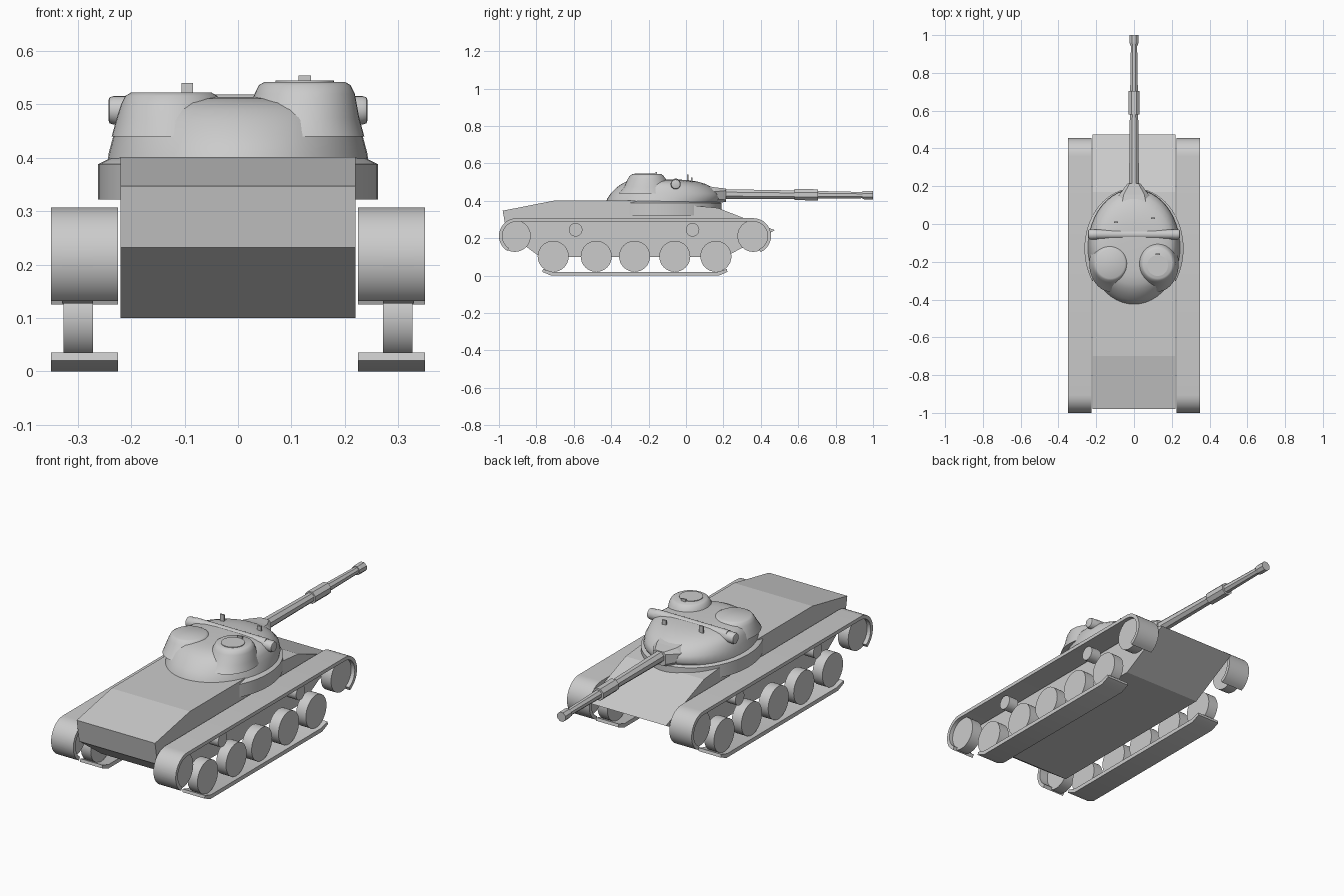
import bpy, bmesh, math
from mathutils import Matrix

if "Cube" in bpy.data.objects:
    bpy.data.objects.remove(bpy.data.objects["Cube"])


def finish(name, bm, smooth=None):
    bmesh.ops.recalc_face_normals(bm, faces=bm.faces)
    me = bpy.data.meshes.new(name)
    bm.to_mesh(me)
    bm.free()
    ob = bpy.data.objects.new(name, me)
    bpy.context.collection.objects.link(ob)
    if smooth:
        bpy.ops.object.select_all(action='DESELECT')
        ob.select_set(True)
        bpy.context.view_layer.objects.active = ob
        bpy.ops.object.shade_smooth_by_angle(angle=math.radians(smooth))
    return ob


def loft(name, rings, smooth=None):
    """Skin a list of equal-length point rings and cap both ends."""
    bm = bmesh.new()
    vs = [[bm.verts.new(p) for p in r] for r in rings]
    n = len(vs[0])
    for a, b in zip(vs, vs[1:]):
        for i in range(n):
            j = (i + 1) % n
            bm.faces.new((a[i], a[j], b[j], b[i]))
    bm.faces.new(vs[0])
    bm.faces.new(vs[-1])
    return finish(name, bm, smooth)


def prism(name, pts, x0, x1):
    return loft(name, [[(x, y, z) for y, z in pts] for x in (x0, x1)])


def band(name, inner, outer, x0, x1):
    """Track strip: one quad ring per path point."""
    return loft(name, [[(x0, *i), (x1, *i), (x1, *o), (x0, *o)]
                       for i, o in zip(inner, outer)], 30)


def x_cyl(name, x0, x1, y, z, r, n=32):
    rings = [[(x, y + r * math.cos(t * math.tau / n), z + r * math.sin(t * math.tau / n))
              for t in range(n)] for x in (x0, x1)]
    return loft(name, rings, 30)


def z_stack(name, levels, n=48, smooth=35):
    """Stack of ellipses: (z, centre x, centre y, rx, ry)."""
    return loft(name, [[(cx + rx * math.cos(t * math.tau / n),
                         cy + ry * math.sin(t * math.tau / n), z) for t in range(n)]
                       for z, cx, cy, rx, ry in levels], smooth)


def box(name, centre, size):
    bm = bmesh.new()
    bmesh.ops.create_cube(bm, size=1, matrix=Matrix.Translation(centre) @ Matrix.Diagonal((*size, 1)))
    return finish(name, bm)


# Hull side profile, extruded across the width
prism("hull", [(-0.98, 0.347), (-0.70, 0.402), (-0.25, 0.402), (0.17, 0.362), (0.475, 0.243),
               (0.21, 0.10), (-0.78, 0.10), (-0.96, 0.232)], -0.22, 0.22)

# Flared turret ring bulging out of the hull sides
z_stack("turret_ring", [(0.322, 0, -0.13, 0.262, 0.32), (0.388, 0, -0.13, 0.262, 0.32),
                        (0.402, 0, -0.14, 0.235, 0.28)], 64)

# Running gear, both sides
def upper_path(r):
    rear = [(-0.905 + r * math.cos(a), 0.212 + r * math.sin(a))
            for a in (math.radians(238 - 148 * k / 14) for k in range(15))]
    front = [(0.36 + r * math.cos(a), 0.212 + r * math.sin(a))
             for a in (math.radians(90 - 156 * k / 14) for k in range(15))]
    return rear + front


for s, side in ((1, "right"), (-1, "left")):
    a, b = s * 0.225, s * 0.35
    band(f"upper_track_{side}", upper_path(0.077), upper_path(0.095), a, b)
    band(f"lower_track_{side}",
         [(-0.765, 0.035), (-0.715, 0.02), (0.17, 0.02), (0.218, 0.035)],
         [(-0.768, 0.02), (-0.72, 0.0), (0.175, 0.0), (0.222, 0.02)], a, b)
    for i, y in enumerate((-0.71, -0.48, -0.275, -0.06, 0.16)):
        x_cyl(f"road_wheel_{side}_{i + 1}", s * 0.272, s * 0.327, y, 0.103, 0.083)
    for label, y in (("drive_wheel", -0.915), ("idler_wheel", 0.36)):
        x_cyl(f"{label}_{side}", s * 0.272, s * 0.33, y, 0.212, 0.085)
    for i, y in enumerate((-0.59, 0.035)):
        x_cyl(f"return_roller_{side}_{i + 1}", s * 0.272, s * 0.327, y, 0.245, 0.036)
    # Rangefinder end caps with rounded rims
    cap = loft(f"rangefinder_cap_{side}",
               [[(s * x, -0.055 + r * math.cos(t * math.tau / 20), 0.489 + r * math.sin(t * math.tau / 20))
                 for t in range(20)]
                for x, r in ((0.15, 0.027), (0.233, 0.027), (0.241, 0.024), (0.243, 0.018))], 35)

# Cast turret: egg-shaped dome from (z, back y, front y, half width)
shell = [(0.385, -0.43, 0.165, 0.246), (0.41, -0.422, 0.185, 0.242), (0.44, -0.402, 0.178, 0.234),
         (0.47, -0.372, 0.145, 0.225), (0.49, -0.345, 0.105, 0.212), (0.503, -0.318, 0.06, 0.192),
         (0.511, -0.28, 0.01, 0.15), (0.514, -0.24, -0.05, 0.09)]
z_stack("turret", [(z, 0, (p + q) / 2, w, (q - p) / 2) for z, p, q, w in shell], 48, 60)

# Commander's cupola (taller) and loader's hatch
for name, x, top in (("cupola", 0.125, 0.542), ("loader_hatch", -0.125, 0.522)):
    z_stack(name, [(0.44, x * 0.95, -0.21, 0.118, 0.15), (0.475, x * 0.97, -0.21, 0.106, 0.12),
                   (top - 0.022, x, -0.21, 0.094, 0.1), (top - 0.006, x, -0.21, 0.086, 0.088),
                   (top, x, -0.21, 0.076, 0.078)], 40, 60)
z_stack("cupola_lid", [(0.53, 0.125, -0.22, 0.055, 0.055), (0.545, 0.125, -0.22, 0.055, 0.055)], 32)

# Rangefinder housing across the roof
x_cyl("rangefinder_housing", -0.2, 0.2, -0.055, 0.494, 0.025, 20)

# Periscopes
box("periscope_front_left", (-0.095, 0.01, 0.51), (0.022, 0.008, 0.06))
box("periscope_front_right", (0.1, 0.03, 0.5), (0.022, 0.008, 0.05))
box("periscope_cupola", (0.125, -0.16, 0.545), (0.024, 0.008, 0.018))

# Mantlet: tapered collar around the gun root
def collar(y, w, z0, z1):
    c = 0.3 * w
    return [(-w, y, z0 + c), (-w + c, y, z0), (w - c, y, z0), (w, y, z0 + c),
            (w, y, z1 - c), (w - c, y, z1), (-w + c, y, z1), (-w, y, z1 - c)]


loft("mantlet", [collar(0.08, 0.10, 0.385, 0.485), collar(0.155, 0.078, 0.385, 0.472),
                 collar(0.215, 0.034, 0.395, 0.465)])

# Gun barrel with bore evacuator and muzzle collar, eight-sided
gun = [(0.18, 0.029), (0.58, 0.024), (0.58, 0.032), (0.705, 0.032), (0.705, 0.022),
       (0.945, 0.018), (0.945, 0.023), (0.96, 0.025), (1.0, 0.025)]
loft("gun", [[(r * math.cos(math.pi / 8 + t * math.pi / 4), y,
               0.437 - 0.007 * y + r * math.sin(math.pi / 8 + t * math.pi / 4)) for t in range(8)]
             for y, r in gun])
